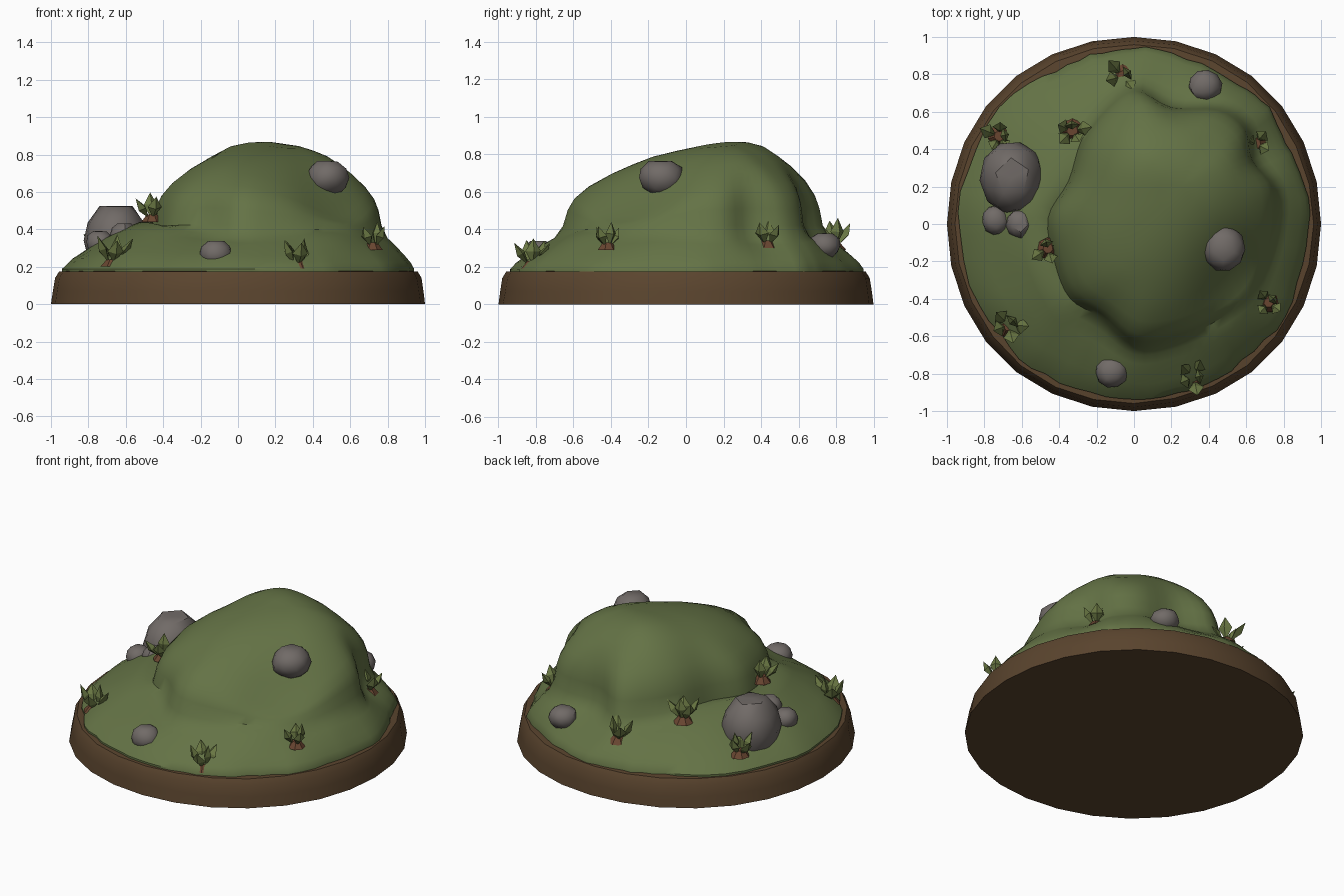
import bpy, bmesh, math, random
from mathutils import Vector, Matrix, noise

random.seed(4)
cube = bpy.data.objects.get("Cube")
if cube:
    bpy.data.objects.remove(cube, do_unlink=True)


def material(name, rgb):
    m = bpy.data.materials.new(name)
    m.use_nodes = True
    col = (*rgb, 1)
    m.diffuse_color = col
    m.node_tree.nodes["Principled BSDF"].inputs["Base Color"].default_value = col
    return m


GRASS = material("grass green", (0.127, 0.17, 0.06))
SOIL = material("soil brown", (0.102, 0.058, 0.027))
ROCK = material("rock grey", (0.165, 0.146, 0.136))
LEAF = material("leaf green", (0.14, 0.182, 0.055))
ROOT = material("root brown", (0.14, 0.06, 0.03))


def finish(name, bm, mats, angle=None):
    bmesh.ops.recalc_face_normals(bm, faces=bm.faces)
    me = bpy.data.meshes.new(name)
    bm.to_mesh(me)
    bm.free()
    ob = bpy.data.objects.new(name, me)
    bpy.context.collection.objects.link(ob)
    for m in mats:
        me.materials.append(m)
    if angle:
        bpy.ops.object.select_all(action='DESELECT')
        ob.select_set(True)
        bpy.context.view_layer.objects.active = ob
        bpy.ops.object.shade_smooth_by_angle(angle=math.radians(angle))


def loft(rings, cap_start=False, tip=None):
    """Skin a list of closed rings; optionally close the ends."""
    bm = bmesh.new()
    loops = [[bm.verts.new(p) for p in r] for r in rings]
    n = len(loops[0])
    for a, b in zip(loops, loops[1:]):
        for i in range(n):
            bm.faces.new((a[i], a[(i + 1) % n], b[(i + 1) % n], b[i]))
    if cap_start:
        bm.faces.new(loops[0])
    if tip:
        t = bm.verts.new(tip)
        for i in range(n):
            bm.faces.new((loops[-1][i], loops[-1][(i + 1) % n], t))
    return bm


def wobble(x, y, z=0.0, freq=3.0):
    return noise.noise(Vector((x * freq, y * freq, z * freq + 7)))


def bump(q, x, y, radius):
    return math.exp(-((q.x - x) ** 2 + (q.y - y) ** 2) / radius ** 2)


# Soil disc: slightly irregular sides and a rounded rim
SIDES = 28
rings = []
for r, z in ((1.0, 0), (0.998, 0.07), (0.986, 0.14), (0.965, 0.174), (0.86, 0.182)):
    ring = []
    for i in range(SIDES):
        a = 2 * math.pi * i / SIDES
        c, s = math.cos(a), math.sin(a)
        rr = r * (1 + 0.012 * math.sin(2 * a) ** 2 - 0.008 * (1 + wobble(c, s, z, 2)) * (z > 0))
        ring.append((rr * c, rr * s, z))
    rings.append(ring)
finish("soil_base", loft(rings, True, (0, 0, 0.184)), [SOIL], 40)

# Grassy hill: lumpy outline lofted from the apron edge to the summit
PEAK = Vector((0.25, 0.2))
OUTLINE = [(0.76, 0.18), (0.64, 0.34), (0.6, 0.52), (0.46, 0.62), (0.2, 0.63), (0.0, 0.73),
           (-0.16, 0.62), (-0.28, 0.45), (-0.35, 0.23), (-0.46, 0.03), (-0.42, -0.22),
           (-0.34, -0.4), (-0.18, -0.5), (0.0, -0.65), (0.22, -0.62), (0.42, -0.53),
           (0.62, -0.38), (0.74, -0.1)]
foot = []
n = len(OUTLINE)
for i in range(n):
    p0, p1, p2, p3 = (Vector(OUTLINE[(i + k - 1) % n]) for k in range(4))
    for t in (0, 0.25, 0.5, 0.75):
        foot.append(0.5 * (2 * p1 + (p2 - p0) * t + (2 * p0 - 5 * p1 + 4 * p2 - p3) * t * t
                           + (3 * p1 - p0 - 3 * p2 + p3) * t ** 3))
# Softer copy of the outline for the upper rings
WIDE = 7
soft = [sum((foot[(i + k) % len(foot)] for k in range(-WIDE, WIDE + 1)), Vector((0, 0)))
        / (2 * WIDE + 1) * 1.03 for i in range(len(foot))]

rings = []
for u in (-1, 0, 0.12, 0.3, 0.5, 0.7, 0.88):
    ring = []
    for p in foot:
        d = p.normalized()
        edge = d * (0.938 + 0.035 * wobble(d.x, d.y, 0, 4) + 0.02 * wobble(d.x, d.y, 2, 13))
        q = edge.lerp(p * 1.02, max(u, 0))
        z = 0.16
        if u >= 0:
            top = 0.365 + 0.1 * max(0, -d.x)
            z = 0.188 + (top - 0.188) * u ** 0.75
            z += 0.06 * wobble(q.x, q.y, 0, 3.5) * u * (1.2 - u)
            z += 0.05 * u * bump(q, 0.5, -0.62, 0.2)
        ring.append((q.x, q.y, z))
    rings.append(ring)
for s, z in ((1.0, 0.42), (0.975, 0.51), (0.94, 0.575), (0.87, 0.64), (0.75, 0.71),
             (0.64, 0.755), (0.5, 0.798), (0.35, 0.825), (0.18, 0.845)):
    ring = []
    for p, sp in zip(foot, soft):
        q = PEAK + (p - PEAK).lerp(sp - PEAK, min(1, 3 * (1 - s))) * s
        climb = min(1, max(0, (z - 0.38) / 0.26))
        # Scooped on the left front, fuller on the right back
        h = z - 0.2 * climb * bump(q, 0.64, -0.4, 0.36) + 0.06 * climb * bump(q, -0.03, 0.38, 0.25)
        ring.append((q.x, q.y, h + 0.02 * wobble(q.x, q.y, 1, 2.5) * s))
    rings.append(ring)
finish("grass_hill", loft(rings, False, (PEAK.x, PEAK.y, 0.853)), [GRASS], 42)


# Rocks: chipped spheres with flattened tops
def rock(name, loc, size, turn):
    bm = bmesh.new()
    bmesh.ops.create_icosphere(bm, subdivisions=2, radius=1)
    spin = Matrix.Rotation(turn, 3, 'Z')
    for v in bm.verts:
        p = v.co * (1 + 0.1 * wobble(v.co.x + turn * 5, v.co.y, v.co.z, 1.3))
        p.z = min(p.z, 0.86)
        p = spin @ p
        v.co = Vector(loc) + Vector([a * b for a, b in zip(p, size)])
    finish(name, bm, [ROCK], 35)


rock("large_rock", (-0.65, 0.25, 0.34), (0.175, 0.195, 0.215), 0.4)
rock("side_rock_outer", (-0.74, 0.02, 0.33), (0.075, 0.08, 0.07), 1.1)
rock("side_rock_inner", (-0.61, 0.0, 0.37), (0.075, 0.08, 0.07), 2.3)
rock("hilltop_rock", (0.48, -0.13, 0.675), (0.115, 0.125, 0.105), 0.9)
rock("back_rock", (0.38, 0.74, 0.315), (0.09, 0.085, 0.075), 1.7)
rock("front_rock", (-0.12, -0.79, 0.27), (0.09, 0.085, 0.08), 2.9)


# Plants: a low root clump with a cluster of broad faceted leaves
def plant(name, x, y, z, count, size, turn):
    bm = bmesh.new()
    bmesh.ops.create_cone(bm, cap_ends=True, segments=7, radius1=0.065 * size, radius2=0.03 * size,
                          depth=0.04, matrix=Matrix.Translation((x, y, z)))
    for f in bm.faces:
        f.material_index = 1
    for k in range(count):
        yaw = turn + 2 * math.pi * k / count + random.uniform(-0.25, 0.25)
        tilt = random.uniform(0.4, 0.75) if k else 0.1
        length = size * random.uniform(0.13, 0.155)
        place = (Matrix.Translation((x, y, z)) @ Matrix.Rotation(yaw, 4, 'Z')
                 @ Matrix.Translation((0.02, 0, 0)) @ Matrix.Rotation(tilt, 4, 'Y'))
        w, h = 0.042 * size, length * 0.52
        base, tip = (bm.verts.new(place @ Vector((0, 0, c))) for c in (0, length))
        mid = [bm.verts.new(place @ Vector(c)) for c in
               ((0.026, 0, h), (0, w, h), (-0.022, 0, h), (0, -w, h))]
        for i in range(4):
            a, b = mid[i], mid[(i + 1) % 4]
            bm.faces.new((base, b, a))
            bm.faces.new((tip, a, b))
    finish(name, bm, [LEAF, ROOT])


PLANTS = [("rock_plant", -0.72, 0.47, 0.27, 5, 0.95, 0.3),
          ("cliff_plant", -0.46, -0.13, 0.46, 4, 0.9, 2.0),
          ("right_front_plant", -0.67, -0.54, 0.22, 5, 1.05, 1.0),
          ("front_plant", 0.32, -0.82, 0.21, 5, 1.0, 0.0),
          ("left_front_plant", 0.72, -0.42, 0.31, 4, 0.85, 0.8),
          ("left_back_plant", 0.65, 0.43, 0.32, 4, 0.95, 2.6),
          ("back_plant", -0.06, 0.79, 0.31, 4, 1.0, 0.5),
          ("right_back_plant", -0.33, 0.5, 0.4, 5, 1.0, 1.6)]
for args in PLANTS:
    plant(*args)
